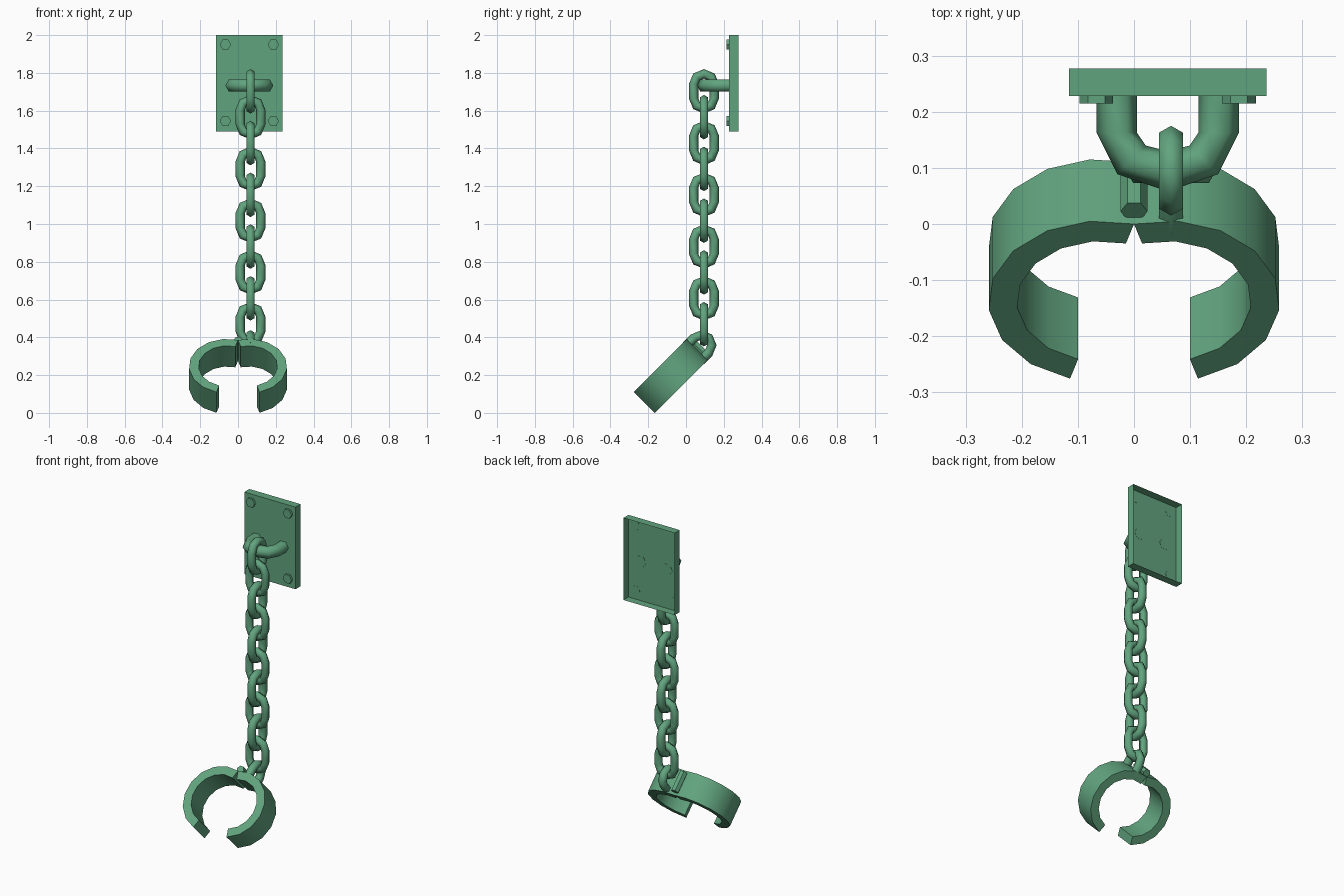
import bpy, bmesh, math
from mathutils import Vector, Matrix

cube = bpy.data.objects.get("Cube")
if cube:
    bpy.data.objects.remove(cube, do_unlink=True)

green = bpy.data.materials.new("green metal")
green.use_nodes = True
GREEN = (0.12, 0.37, 0.21, 1)
green.diffuse_color = GREEN
green.node_tree.nodes["Principled BSDF"].inputs["Base Color"].default_value = GREEN

X, Y, Z = Vector((1, 0, 0)), Vector((0, 1, 0)), Vector((0, 0, 1))
OUT = (Y + Z).normalized()      # away from the back of the cuff
AXIS = (Z - Y).normalized()     # axis of the cuff


def finish(name, bm, smooth_angle, recalc=True):
    if recalc:
        bmesh.ops.recalc_face_normals(bm, faces=bm.faces)
    mesh = bpy.data.meshes.new(name)
    bm.to_mesh(mesh)
    bm.free()
    mesh.materials.append(green)
    ob = bpy.data.objects.new(name, mesh)
    bpy.context.collection.objects.link(ob)
    bpy.ops.object.select_all(action='DESELECT')
    ob.select_set(True)
    bpy.context.view_layer.objects.active = ob
    bpy.ops.object.shade_smooth_by_angle(angle=math.radians(smooth_angle))
    return ob


def half_loop(rx, ry, shift, start=0):
    """Half ellipse as pairs of centre and outward direction."""
    path = []
    for i in range(5):
        a = math.radians(start + 45 * i)
        d = Vector((math.cos(a), math.sin(a)))
        path.append((Vector((rx * d.x, ry * d.y + shift)), d))
    return path


def hex_tube(name, path, radius, origin, e1, e2, closed):
    """Six-sided tube along a flat path in the plane of e1 and e2."""
    bm = bmesh.new()
    n = e1.cross(e2)
    rings = []
    for p, d in path:
        c = origin + e1 * p.x + e2 * p.y
        out = e1 * d.x + e2 * d.y
        rings.append([bm.verts.new(c + radius * (out * math.cos(k * math.pi / 3)
                                                 + n * math.sin(k * math.pi / 3)))
                      for k in range(6)])
    for i in range(len(rings) if closed else len(rings) - 1):
        a, b = rings[i], rings[(i + 1) % len(rings)]
        for k in range(6):
            m = (k + 1) % 6
            bm.faces.new((a[k], a[m], b[m], b[k]))
    if not closed:
        bm.faces.new(rings[0])
        bm.faces.new(rings[-1])
    return finish(name, bm, 70, True)


def hex_prism(name, centre, axis, radius, length, roll=0):
    bm = bmesh.new()
    m = Matrix.Translation(centre) @ axis.to_track_quat('Z', 'X').to_matrix().to_4x4()
    bmesh.ops.create_cone(bm, cap_ends=True, segments=6, radius1=radius, radius2=radius,
                          depth=length, matrix=m @ Matrix.Rotation(roll, 4, 'Z'))
    return finish(name, bm, 30)


# Wall plate: a shallow box, open at the back
bm = bmesh.new()
bmesh.ops.create_cube(bm, size=1, matrix=Matrix.Translation((0.06, 0.2525, 1.745))
                      @ Matrix.Diagonal((0.352, 0.049, 0.51, 1)))
back = [f for f in bm.faces if f.normal.y > 0.9]
bmesh.ops.delete(bm, geom=back, context='FACES_ONLY')
finish("wall_plate", bm, 30, False)

# Bolts in the four corners
for x in (-0.067, 0.187):
    for z in (1.545, 1.95):
        bm = bmesh.new()
        vs = [[bm.verts.new((x + 0.03 * math.cos(k * math.pi / 3), y,
                             z + 0.03 * math.sin(k * math.pi / 3))) for k in range(6)]
              for y in (0.215, 0.229)]
        for ring in vs:
            bm.faces.new(ring)
        for k in range(6):
            m = (k + 1) % 6
            bm.faces.new((vs[0][k], vs[0][m], vs[1][m], vs[1][k]))
        finish("plate_bolt", bm, 30)

# U-shaped bracket
bend = half_loop(0.091, 0.069, 0, 180)
legs = [(Vector((s * 0.091, 0.066)), Vector((s, 0))) for s in (-1, 1)]
hex_tube("wall_bracket", [legs[0]] + bend + [legs[1]], 0.036,
         Vector((0.06, 0.163, 1.733)), X, Y, False)

# Chain links, alternately turned
link = half_loop(0.055, 0.055, 0.0375) + half_loop(0.055, 0.055, -0.0375, 180)
for i in range(10):
    hex_tube("chain_link", link, 0.025, Vector((0.066, 0.095, 1.7025 - 0.137 * i)),
             X if i % 2 else Y, Z, True)

# Last link, let into the wall of the cuff
ends = [(Vector((s * 0.055, -0.06)), Vector((s, 0))) for s in (1, -1)]
hex_tube("cuff_loop", [ends[0]] + half_loop(0.055, 0.055, 0) + [ends[1]], 0.025,
         Vector((0.066, 0.082, 0.358)), AXIS, OUT, False)

# Cuff: two half rings swung open about the hinge
HINGE = Vector((0, 0, 0.386))
WIDTH, R_OUT, R_IN, SWING = 0.1556, 0.203, 0.152, math.radians(16.3)
for side, name in ((1, "cuff_left"), (-1, "cuff_right")):
    bm = bmesh.new()
    rings = []
    for i in range(9):
        a = math.radians(22.5 * i) + math.pi - SWING
        ring = []
        for r, depth in ((R_OUT, 0), (R_IN, 0), (R_IN, WIDTH), (R_OUT, WIDTH)):
            px = R_OUT * math.sin(SWING) - r * math.sin(a)
            pv = -R_OUT * math.cos(SWING) - r * math.cos(a)
            ring.append(bm.verts.new(HINGE + X * side * px + OUT * pv - AXIS * depth))
        rings.append(ring)
    for a, b in zip(rings, rings[1:]):
        for k in range(4):
            m = (k + 1) % 4
            bm.faces.new((a[k], a[m], b[m], b[k]))
    bm.faces.new(rings[0])
    bm.faces.new(rings[-1])
    finish(name, bm, 30)

# Hinge pin at the back of the cuff
hex_prism("hinge_pin", HINGE + OUT * 0.016 - AXIS * WIDTH / 2, AXIS, 0.024, 0.124)
